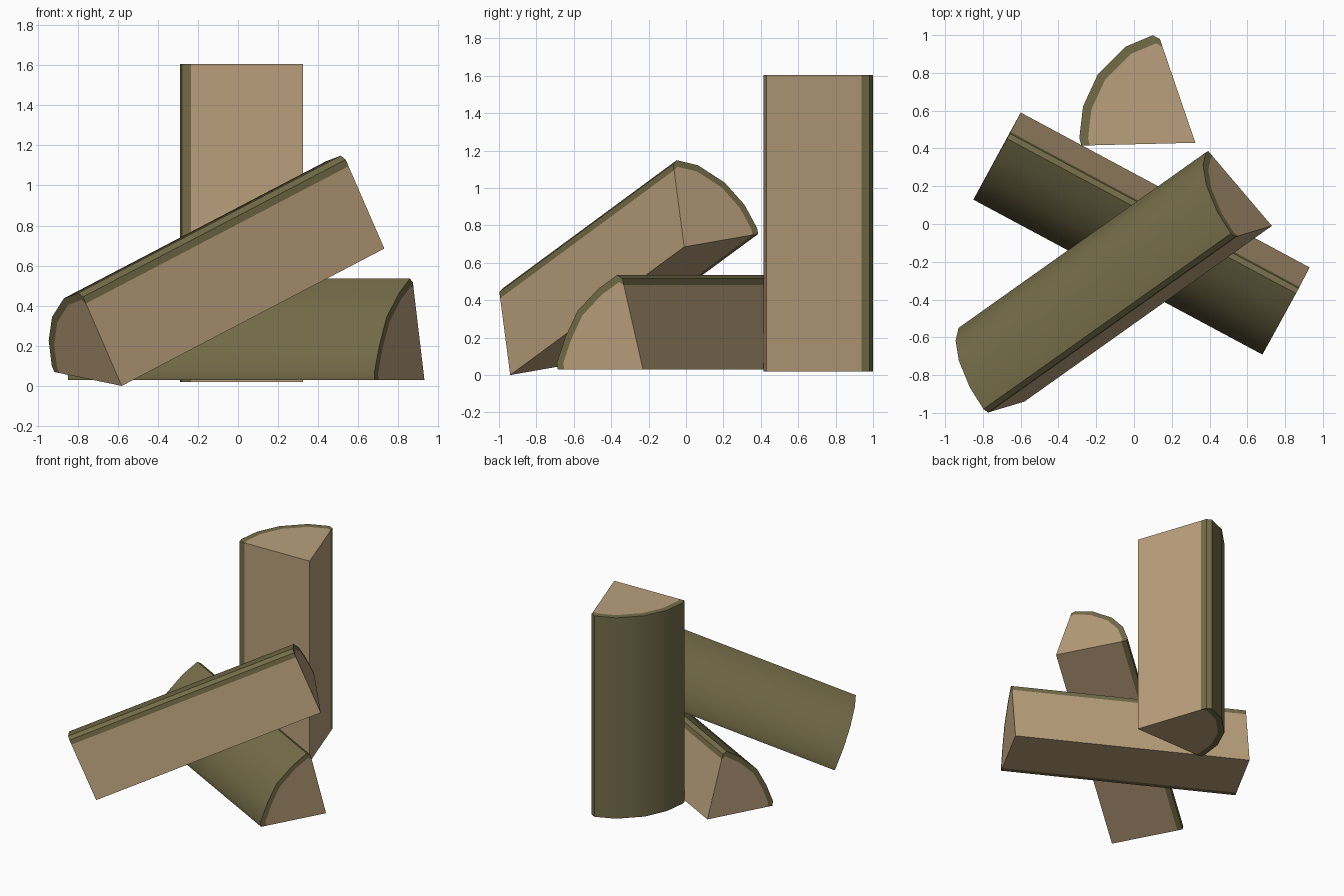
import bpy, bmesh
from mathutils import Vector

if "Cube" in bpy.data.objects:
    bpy.data.objects.remove(bpy.data.objects["Cube"])


def material(name, color):
    m = bpy.data.materials.new(name)
    m.diffuse_color = (*color, 1)
    m.use_nodes = True
    m.node_tree.nodes["Principled BSDF"].inputs["Base Color"].default_value = m.diffuse_color
    return m


WOOD = material("split wood", (0.49, 0.35, 0.20))
BARK = material("bark", (0.175, 0.150, 0.065))

# bark curve of a split log, measured from the core edge along its two cut faces
ARC = [(0.99, 0.0), (0.985, 0.07), (0.86, 0.36), (0.64, 0.65),
       (0.32, 0.90), (0.05, 1.0), (0.0, 0.965)]


def split_log(name, core, side_a, side_b, axis, bulge=1.0, bark=0.925):
    """Wedge log: core edge start, the two bark corners there, and the length vector."""
    core, axis = Vector(core), Vector(axis)
    ua, ub = Vector(side_a) - core, Vector(side_b) - core
    outer = []
    for i, (a, b) in enumerate(ARC):
        k = bulge if 1 < i < len(ARC) - 2 else 1.0
        outer.append(core + (ua * a + ub * b) * k)
    inner = [core + (p - core) * bark for p in outer]
    n = len(outer)

    bm = bmesh.new()
    ends = []
    for off in (Vector((0, 0, 0)), axis):
        o = [bm.verts.new(p + off) for p in outer]
        i = [bm.verts.new(p + off) for p in inner]
        c = bm.verts.new(core + off)
        ends.append((o, i, c))
        # end grain with bark rim
        bm.faces.new(i + [c]).material_index = 0
        for k in range(n - 1):
            bm.faces.new((o[k], o[k + 1], i[k + 1], i[k])).material_index = 1
    # long sides: bark around the curve, wood on the two split faces
    loops = [[e[1][0]] + e[0] + [e[1][-1], e[2]] for e in ends]
    m = len(loops[0])
    for k in range(m):
        j = (k + 1) % m
        f = bm.faces.new((loops[0][k], loops[0][j], loops[1][j], loops[1][k]))
        f.material_index = 0 if k >= m - 2 else 1
    bmesh.ops.recalc_face_normals(bm, faces=bm.faces[:])

    me = bpy.data.meshes.new(name)
    bm.to_mesh(me)
    bm.free()
    me.materials.append(WOOD)
    me.materials.append(BARK)
    ob = bpy.data.objects.new(name, me)
    bpy.context.collection.objects.link(ob)
    bpy.ops.object.select_all(action='DESELECT')
    ob.select_set(True)
    bpy.context.view_layer.objects.active = ob
    bpy.ops.object.shade_smooth_by_angle(angle=0.7)
    return ob


# upright log at the back
split_log("standing_log", (0.325, 0.43, 0.02), (-0.285, 0.415, 0.02),
          (0.13, 1.0, 0.02), (0, 0, 1.585))

# log lying on the ground
split_log("lying_log", (-0.60, 0.59, 0.03), (-0.85, 0.13, 0.03),
          (-0.66, 0.475, 0.535), (1.53, -0.82, 0.0), bulge=0.95)

# log leaning across the lying one
split_log("leaning_log", (-0.58, -0.94, 0.0), (-0.92, -0.54, 0.07),
          (-0.78, -1.0, 0.46), (1.31, 0.93, 0.685))
